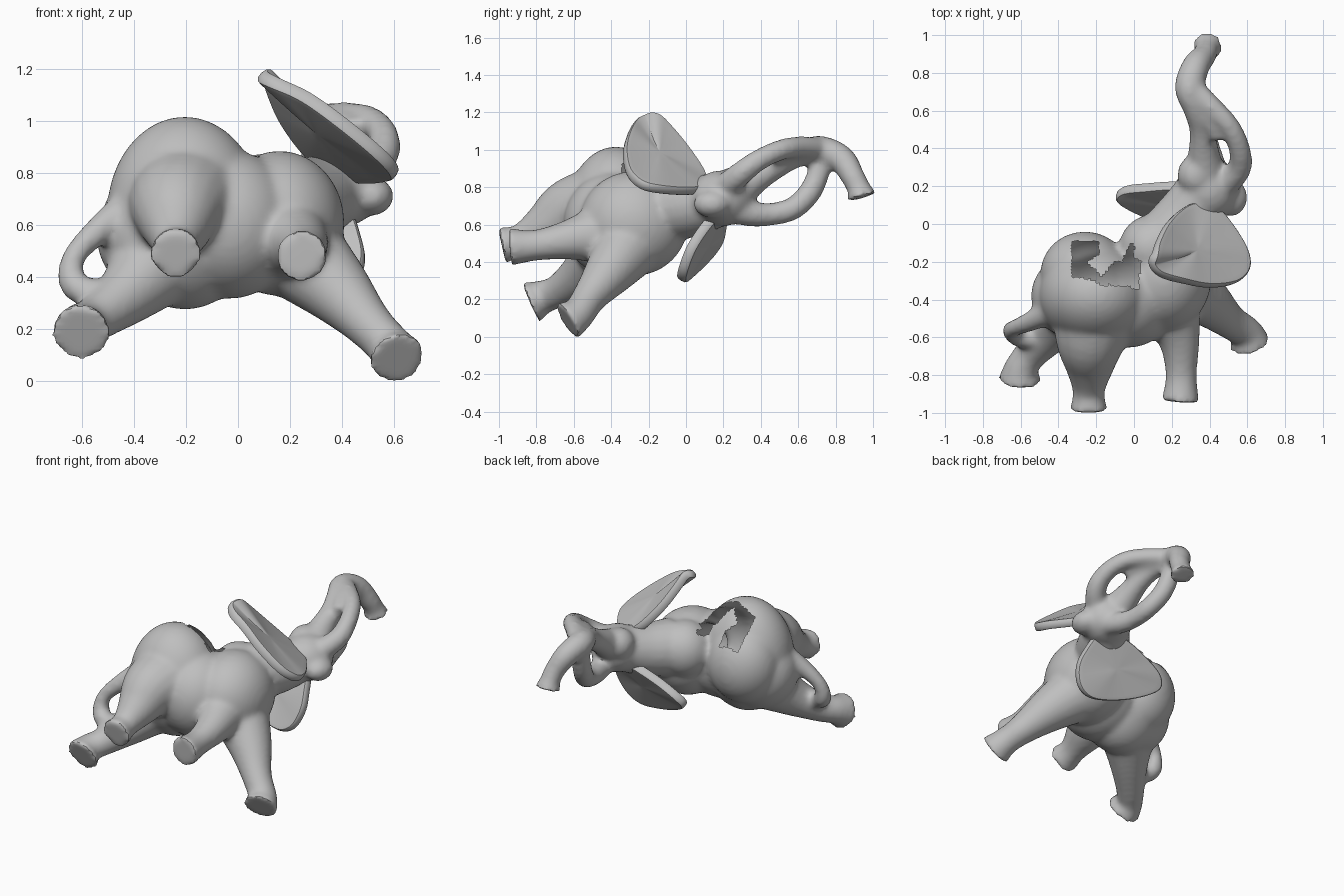
import bpy, bmesh, math
from mathutils import Vector, Matrix

skin = bpy.data.materials.new("plain_grey")
skin.diffuse_color = (0.52, 0.52, 0.52, 1)


def spline(points, steps, closed=False):
    """Catmull-Rom curve through points of any dimension."""
    pts = [Vector(p) for p in points]
    n, out = len(pts), []
    for i in range(n if closed else n - 1):
        if closed:
            a, b, c, d = (pts[(i + k) % n] for k in (-1, 0, 1, 2))
        else:
            a, b, c, d = pts[max(i - 1, 0)], pts[i], pts[i + 1], pts[min(i + 2, n - 1)]
        for s in range(steps):
            t = s / steps
            out.append(0.5 * (2 * b + (c - a) * t + (2 * a - 5 * b + 4 * c - d) * t ** 2
                              + (3 * b - a - 3 * c + d) * t ** 3))
    return out if closed else out + [pts[-1]]


def tube(bm, path, sides=18):
    """Closed tube along (x, y, z, radius) points."""
    pts = spline(path, 5)
    centre = [p.to_3d() for p in pts]
    axis = (centre[1] - centre[0]).normalized()
    side = axis.orthogonal().normalized()
    rings = []
    for i, p in enumerate(pts):
        new = (centre[min(i + 1, len(pts) - 1)] - centre[max(i - 1, 0)]).normalized()
        side = axis.rotation_difference(new) @ side
        axis = new
        other = axis.cross(side)
        rings.append([bm.verts.new(centre[i] + p[3] * (math.cos(a) * side + math.sin(a) * other))
                      for a in (2 * math.pi * k / sides for k in range(sides))])
    for r, s in zip(rings, rings[1:]):
        for k in range(sides):
            j = (k + 1) % sides
            bm.faces.new((r[k], r[j], s[j], s[k]))
    bm.faces.new(rings[0][::-1])
    bm.faces.new(rings[-1])


def ball(bm, centre, radii):
    bmesh.ops.create_icosphere(bm, subdivisions=4, radius=1,
                               matrix=Matrix.Translation(centre) @ Matrix.Diagonal((*radii, 1)))


def add_object(name, bm):
    bmesh.ops.recalc_face_normals(bm, faces=bm.faces)
    mesh = bpy.data.meshes.new(name)
    bm.to_mesh(mesh)
    bm.free()
    mesh.materials.append(skin)
    ob = bpy.data.objects.new(name, mesh)
    bpy.context.collection.objects.link(ob)
    return ob


def bake(ob):
    """Apply the modifiers and shade smoothly."""
    dg = bpy.context.evaluated_depsgraph_get()
    mesh = bpy.data.meshes.new_from_object(ob.evaluated_get(dg))
    ob.modifiers.clear()
    ob.data = mesh
    if not mesh.materials:
        mesh.materials.append(skin)
    bpy.ops.object.select_all(action='DESELECT')
    ob.select_set(True)
    bpy.context.view_layer.objects.active = ob
    bpy.ops.object.shade_smooth_by_angle(angle=math.radians(40))


bm = bmesh.new()
# rump, belly, chest, shoulder, head, forehead and jaw
ball(bm, (-0.205, -0.375, 0.645), (0.30, 0.27, 0.372))
ball(bm, (-0.26, -0.26, 0.64), (0.235, 0.22, 0.26))
ball(bm, (-0.27, -0.38, 0.56), (0.275, 0.24, 0.26))
ball(bm, (-0.03, -0.38, 0.60), (0.26, 0.275, 0.285))
ball(bm, (0.16, -0.28, 0.605), (0.25, 0.29, 0.28))
ball(bm, (0.10, -0.13, 0.69), (0.18, 0.18, 0.185))
ball(bm, (0.39, 0.19, 0.74), (0.165, 0.17, 0.15))
ball(bm, (0.33, 0.26, 0.81), (0.10, 0.11, 0.10))
ball(bm, (0.515, 0.14, 0.71), (0.085, 0.10, 0.075))
# neck
tube(bm, [(0.18, -0.10, 0.69, 0.185), (0.28, 0.04, 0.70, 0.165), (0.38, 0.20, 0.74, 0.14)])
# legs: rear near, rear far, front near, front far
tube(bm, [(-0.20, -0.45, 0.68, 0.25), (-0.23, -0.62, 0.66, 0.19), (-0.235, -0.76, 0.58, 0.13),
          (-0.24, -0.89, 0.515, 0.085), (-0.24, -0.985, 0.49, 0.103)])
tube(bm, [(-0.30, -0.42, 0.47, 0.19), (-0.42, -0.55, 0.34, 0.125), (-0.54, -0.68, 0.245, 0.09),
          (-0.595, -0.76, 0.215, 0.09), (-0.605, -0.83, 0.185, 0.118)])
tube(bm, [(0.19, -0.45, 0.55, 0.17), (0.24, -0.62, 0.52, 0.11), (0.25, -0.80, 0.49, 0.083),
          (0.245, -0.94, 0.48, 0.102)])
tube(bm, [(0.22, -0.30, 0.50, 0.19), (0.37, -0.40, 0.36, 0.14), (0.50, -0.51, 0.22, 0.095),
          (0.59, -0.575, 0.125, 0.09), (0.615, -0.635, 0.083, 0.112)])
# trunk
tube(bm, [(0.38, 0.24, 0.77, 0.12), (0.37, 0.37, 0.85, 0.085), (0.36, 0.50, 0.925, 0.068),
          (0.33, 0.61, 0.98, 0.07), (0.295, 0.72, 0.995, 0.08), (0.325, 0.83, 0.95, 0.075),
          (0.37, 0.89, 0.86, 0.065), (0.385, 0.925, 0.79, 0.065), (0.39, 0.94, 0.745, 0.085)])
# tusks curling into the trunk, with a web beside it
tube(bm, [(0.47, 0.20, 0.79, 0.075), (0.555, 0.29, 0.87, 0.065), (0.56, 0.39, 0.945, 0.058),
          (0.51, 0.51, 1.00, 0.056), (0.42, 0.61, 1.015, 0.058), (0.32, 0.71, 1.005, 0.06)])
tube(bm, [(0.45, 0.45, 0.96, 0.045), (0.41, 0.54, 0.985, 0.055), (0.36, 0.64, 1.0, 0.06)])
tube(bm, [(0.44, 0.20, 0.70, 0.08), (0.41, 0.33, 0.66, 0.07), (0.38, 0.45, 0.655, 0.062),
          (0.36, 0.57, 0.685, 0.062), (0.32, 0.66, 0.77, 0.062), (0.30, 0.71, 0.88, 0.06),
          (0.29, 0.73, 0.98, 0.06)])
# tail looping down to the rear leg
tube(bm, [(-0.42, -0.45, 0.67, 0.07), (-0.535, -0.51, 0.58, 0.055), (-0.63, -0.55, 0.48, 0.045),
          (-0.64, -0.57, 0.39, 0.055), (-0.595, -0.60, 0.345, 0.058), (-0.50, -0.61, 0.33, 0.06)])
body = add_object("body_with_limbs", bm)
remesh = body.modifiers.new("fuse", 'REMESH')
remesh.mode = 'VOXEL'
remesh.voxel_size = 0.016
smooth = body.modifiers.new("soften", 'SMOOTH')
smooth.factor = 0.5
smooth.iterations = 10
bake(body)

# jagged opening in the back
gap = [(-0.33, -0.09), (-0.19, -0.09), (-0.19, -0.16), (-0.25, -0.20), (-0.17, -0.28),
       (-0.10, -0.20), (-0.06, -0.20), (-0.02, -0.10), (0.0, -0.10), (0.0, -0.18),
       (0.035, -0.20), (0.025, -0.34), (-0.11, -0.32), (-0.16, -0.325), (-0.24, -0.29), (-0.33, -0.28)]


def inside(x, y):
    hit = False
    for (x1, y1), (x2, y2) in zip(gap, gap[1:] + gap[:1]):
        if (y1 > y) != (y2 > y) and x < x1 + (y - y1) * (x2 - x1) / (y2 - y1):
            hit = not hit
    return hit


bm = bmesh.new()
bm.from_mesh(body.data)
cut = [f for f in bm.faces if f.normal.z > 0.05 and f.calc_center_median().z > 0.6
       and inside(*f.calc_center_median().xy)]
bmesh.ops.delete(bm, geom=cut, context='FACES')
bm.to_mesh(body.data)
bm.free()


def ear(name, rim, bulge):
    """Thin fan with a smooth rim and a slightly domed middle."""
    bm = bmesh.new()
    edge = spline(rim, 4, closed=True)
    mid = sum(edge, Vector((0, 0, 0))) / len(edge)
    rings = [[bm.verts.new(mid.lerp(p, s) + Vector(bulge) * (1 - s * s)) for p in edge]
             for s in (0.3, 0.55, 0.8, 0.95, 1.01)]
    n = len(edge)
    for r, s in zip(rings, rings[1:]):
        for k in range(n):
            bm.faces.new((r[k], r[(k + 1) % n], s[(k + 1) % n], s[k]))
    top = bm.verts.new(mid + Vector(bulge))
    for k in range(n):
        bm.faces.new((top, rings[0][(k + 1) % n], rings[0][k]))
    ob = add_object(name, bm)
    thick = ob.modifiers.new("thickness", 'SOLIDIFY')
    thick.thickness = 0.055
    thick.offset = 0
    ob.modifiers.new("round", 'SUBSURF').levels = 1
    bake(ob)


ear("near_ear", [(0.105, -0.16, 1.185), (0.09, -0.215, 1.175), (0.14, -0.27, 1.15), (0.26, -0.305, 1.095),
                 (0.40, -0.33, 0.995), (0.54, -0.31, 0.88), (0.605, -0.24, 0.81), (0.595, -0.14, 0.785),
                 (0.51, 0.0, 0.775), (0.42, 0.09, 0.79), (0.29, 0.10, 0.86), (0.18, 0.01, 1.0),
                 (0.125, -0.09, 1.12)],
    (-0.005, -0.005, -0.005))
ear("far_ear", [(0.36, 0.19, 0.68), (0.21, 0.205, 0.65), (0.06, 0.195, 0.59), (-0.06, 0.18, 0.52),
                (-0.09, 0.135, 0.45), (0.02, 0.07, 0.38), (0.18, 0.01, 0.325), (0.34, -0.025, 0.30),
                (0.44, -0.02, 0.35), (0.485, 0.02, 0.46), (0.47, 0.08, 0.56), (0.43, 0.16, 0.66)],
    (0.0, 0.0, 0.0))
